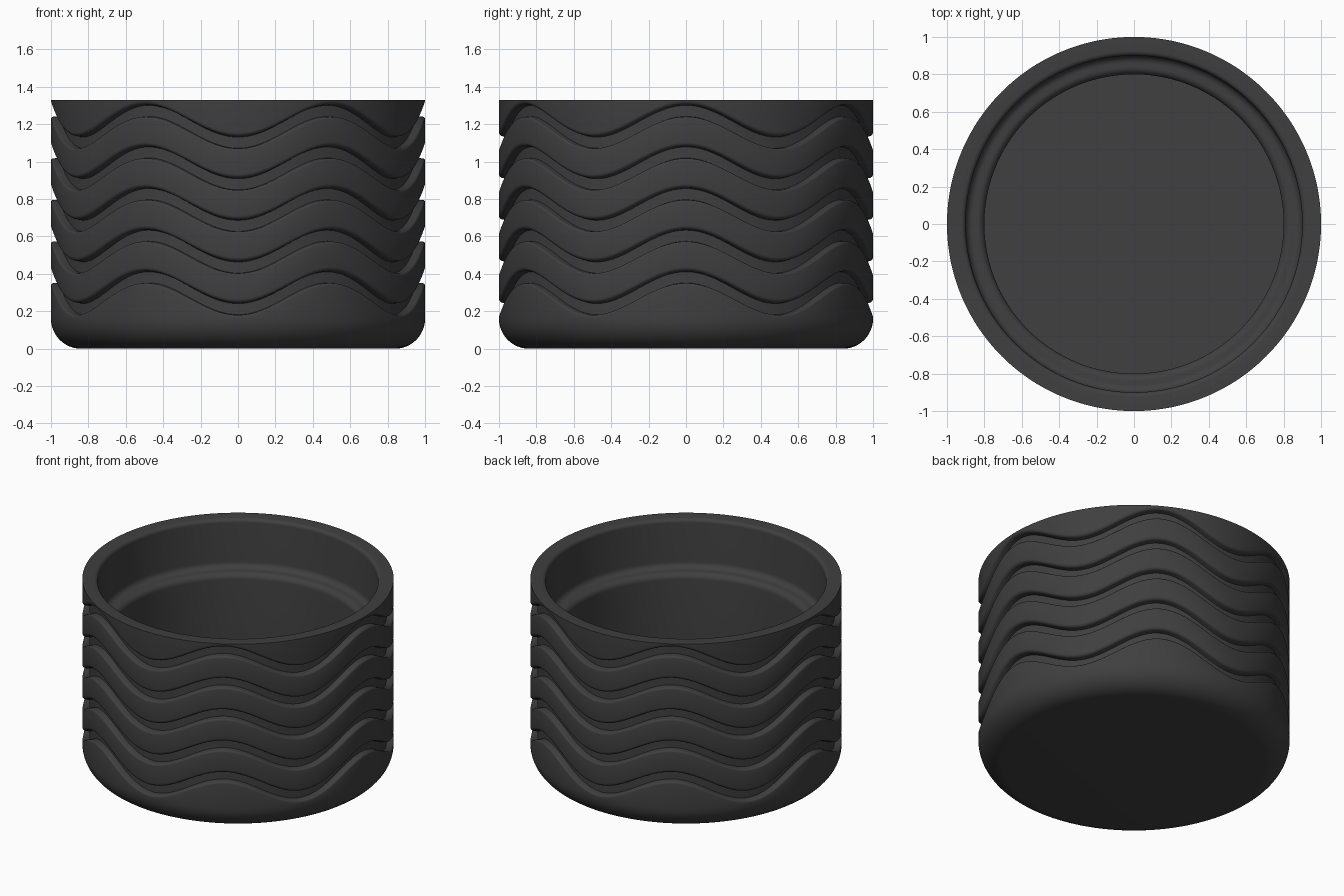
import bpy, bmesh
from math import sin, cos, pi, radians

cube = bpy.data.objects.get("Cube")
if cube:
    bpy.data.objects.remove(cube, do_unlink=True)

SEGMENTS = 240
HEIGHT = 1.33
WAVES = 6
AMPLITUDE = 0.085
GROOVES = 5
SPACING = 0.2225
FIRST_GROOVE = 0.265


def arc(cx, cz, radius, start, end, steps):
    """Points (r, z) on an arc, angles in degrees."""
    angles = [radians(start + (end - start) * i / steps) for i in range(steps + 1)]
    return [(cx + radius * cos(a), cz + radius * sin(a)) for a in angles]


# Profile entries are (radius, height, wave strength)
profile = []


def add(points, wave=0):
    profile.extend((r, z, wave) for r, z in points)


# Rounded outer base
add(arc(0.84, 0.16, 0.16, -90, 0, 12))

# Wavy grooves: softened ledge, recessed wall, rounded upper lip
for k in range(GROOVES):
    low = FIRST_GROOVE + k * SPACING
    high = low + 0.065
    add(arc(0.988, low - 0.012, 0.012, 0, 90, 3), 1)
    add([(0.955, low + 0.002), (0.955, high - 0.004)], 1)
    add(arc(0.978, high + 0.022, 0.022, -90, 0, 5), 1)

# Rim with softened inner edge
add([(1, HEIGHT)])
add(arc(0.925, HEIGHT - 0.025, 0.025, 90, 180, 5))

# Inner step with concave and convex rounding, then the inner wall
add(arc(0.86, 1.03, 0.04, 0, -90, 6))
add(arc(0.84, 0.95, 0.04, 90, 180, 6))
add([(0.8, 0.2)])

# Revolve the profile, shifting the grooved rows along the wave
bm = bmesh.new()
rows = []
for r, z, wave in profile:
    row = []
    for i in range(SEGMENTS):
        a = 2 * pi * i / SEGMENTS
        row.append(bm.verts.new((r * cos(a), r * sin(a),
                                 z + wave * AMPLITUDE * cos(WAVES * a))))
    rows.append(row)
for lower, upper in zip(rows, rows[1:]):
    for i in range(SEGMENTS):
        j = (i + 1) % SEGMENTS
        bm.faces.new((lower[i], lower[j], upper[j], upper[i]))

# Underside and inner floor
bm.faces.new(rows[0][::-1])
bm.faces.new(rows[-1])
bmesh.ops.recalc_face_normals(bm, faces=bm.faces[:])

mesh = bpy.data.meshes.new("wavy_cup")
bm.to_mesh(mesh)
bm.free()
cup = bpy.data.objects.new("wavy_cup", mesh)
bpy.context.collection.objects.link(cup)

# Dark grey rubber
rubber = bpy.data.materials.new("dark_grey_rubber")
rubber.use_nodes = True
color = (0.05, 0.05, 0.05, 1)
rubber.diffuse_color = color
rubber.node_tree.nodes["Principled BSDF"].inputs["Base Color"].default_value = color
mesh.materials.append(rubber)

bpy.ops.object.select_all(action="DESELECT")
cup.select_set(True)
bpy.context.view_layer.objects.active = cup
bpy.ops.object.shade_smooth_by_angle(angle=radians(35))
